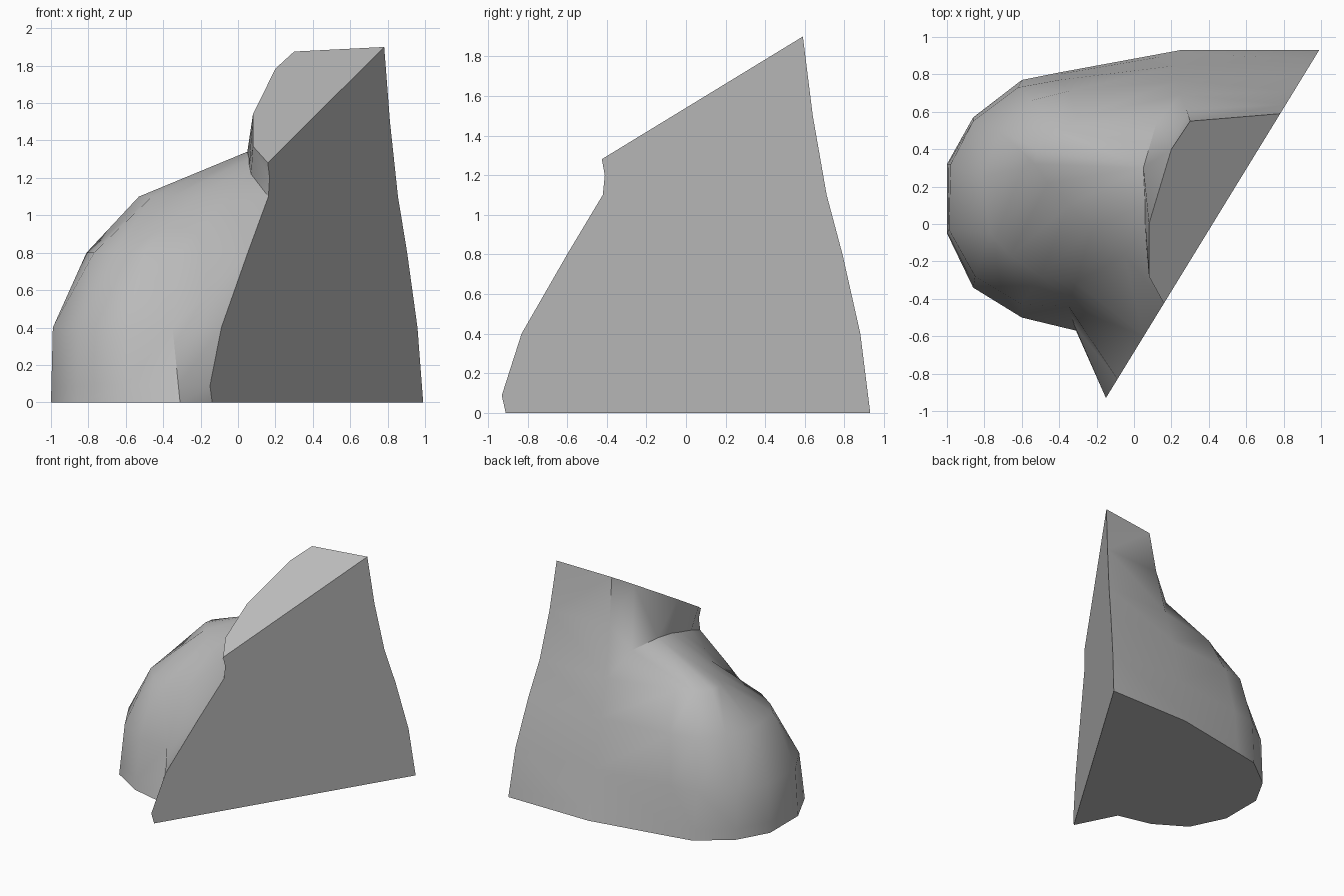
import bpy
import bmesh

# Remove only the default object
default_cube = bpy.data.objects.get("Cube")
if default_cube:
    bpy.data.objects.remove(default_cube, do_unlink=True)


def cut_x(y):
    """Position of the vertical split plane at a given depth."""
    return -0.15 + 0.613 * (y + 0.93)


def top_z(y):
    """Height of the sloping split plane at a given depth."""
    return 1.54 + 0.61 * y


def level(height, outline):
    """Turn a plan outline in hundredths into a ring of points."""
    return [(x / 100, y / 100, height) for x, y in outline]


def blend(lower, upper, amount):
    """Intermediate ring between two neighbouring levels."""
    return [tuple(a + (b - a) * amount for a, b in zip(p, q))
            for p, q in zip(lower, upper)]


# Contours run from the back split edge, round the left, to the front split edge
foot = level(0, [(99, 93), (25, 93), (-40, 81), (-60, 77), (-86, 57), (-100, 32),
                 (-100, -5), (-86, -34), (-60, -50), (-31, -57), (-14, -91)])
lower = level(0.4, [(97, 88), (25, 85), (-40, 77), (-62, 73), (-86, 55), (-98, 32),
                    (-99, -3), (-85, -28), (-60, -43), (-35, -44), (-9, -83)])
middle = level(0.8, [(90, 79), (25, 77), (-35, 71), (-55, 66), (-72, 50), (-81, 25),
                     (-77, -5), (-66, -17), (-50, -28), (-31, -31), (5, -60)])
shoulder = level(1.1, [(86, 71), (25, 69), (-30, 57), (-42, 50), (-52, 40), (-53, 32),
                       (-46, 22), (-35, 10), (-22, -2), (-5, -17), (16, -42)])

# Ledge where the shoulder meets the spire wall
notch, ridge = (0.12, 0.54, 1.31), (0.05, 0.3, 1.34)
ledge = [(0.81, 0.64, 1.5), (0.28, 0.61, 1.5), notch, notch, ridge, ridge, ridge,
         (0.06, 0.1, 1.3), (0.06, 0, 1.27), (0.07, -0.17, 1.22), (0.17, -0.41, 1.2)]

# Rim of the sloping top, following its plane
inner, bend = (0.2, 0.4), (0.08, 0)
rim_plan = [(0.78, 0.59), (0.3, 0.55)] + [inner] * 5 + [bend] * 2
rim_plan += [(0.08, -0.28), (0.16, -0.425)]
rim = [(x, y, top_z(y)) for x, y in rim_plan]

# Small swelling at the toe of the front flange
toe = blend(foot, lower, 0.22)
toe[-1] = (0, -0.93, toe[-1][2])
rings = [foot, toe, lower, middle, shoulder, ledge, rim]

# Loft the weathered skin, keeping both end columns on the split plane
bm = bmesh.new()
grid = []
for ring in rings:
    row = []
    for i, (x, y, z) in enumerate(ring):
        if i in (0, len(ring) - 1):
            x = cut_x(y)
        row.append(bm.verts.new((x, y, z)))
    grid.append(row)
for low, high in zip(grid, grid[1:]):
    for i in range(len(low) - 1):
        bm.faces.new((low[i + 1], low[i], high[i], high[i + 1]))

# Flat base, sloping top and vertical split face
bm.faces.new(grid[0])
bm.faces.new(grid[-1])
bm.faces.new([row[0] for row in grid] + [row[-1] for row in reversed(grid)])
bmesh.ops.remove_doubles(bm, verts=bm.verts, dist=0.001)
bmesh.ops.triangulate(bm, faces=bm.faces)
bmesh.ops.recalc_face_normals(bm, faces=bm.faces)

mesh = bpy.data.meshes.new("split_rock")
bm.to_mesh(mesh)
bm.free()
rock = bpy.data.objects.new("split_rock", mesh)
bpy.context.collection.objects.link(rock)

# Plain grey stone
stone = bpy.data.materials.new("grey_stone")
stone.use_nodes = True
grey = (0.5, 0.5, 0.5, 1)
stone.diffuse_color = grey
stone.node_tree.nodes["Principled BSDF"].inputs["Base Color"].default_value = grey
mesh.materials.append(stone)

# Soft weathered skin with crisp split edges
bpy.ops.object.select_all(action="DESELECT")
rock.select_set(True)
bpy.context.view_layer.objects.active = rock
bpy.ops.object.shade_smooth_by_angle(angle=0.6)
